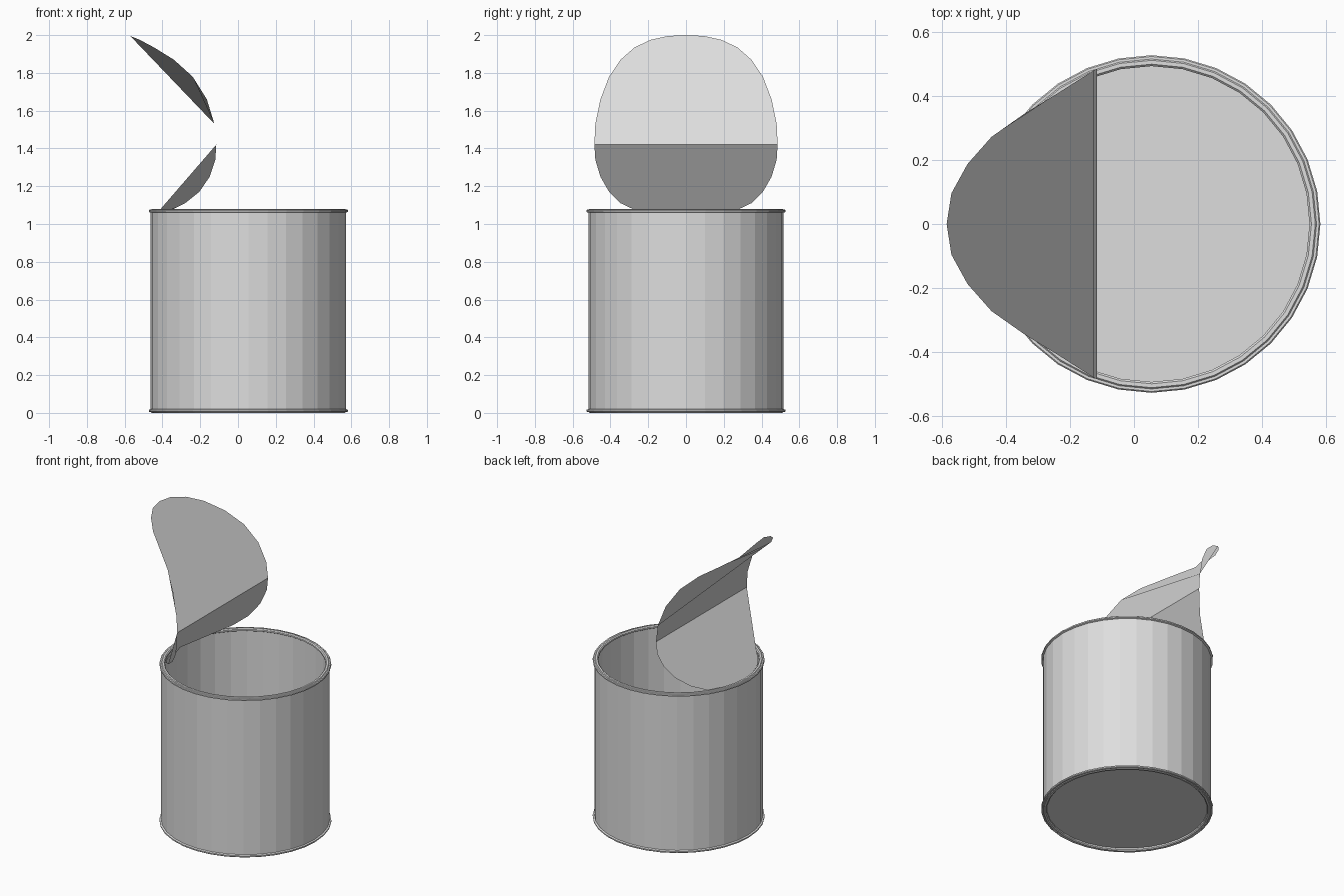
import bpy, bmesh, math

if "Cube" in bpy.data.objects:
    bpy.data.objects.remove(bpy.data.objects["Cube"])

SIDES = 32
CAN_X = 0.055

tin = bpy.data.materials.new("tin_grey")
tin.diffuse_color = (0.73, 0.73, 0.73, 1)
tin.use_nodes = True
tin.node_tree.nodes["Principled BSDF"].inputs["Base Color"].default_value = tin.diffuse_color


def finish(bm, name):
    me = bpy.data.meshes.new(name)
    bm.to_mesh(me)
    bm.free()
    me.materials.append(tin)
    ob = bpy.data.objects.new(name, me)
    bpy.context.collection.objects.link(ob)
    return ob


def lathe(name, profile, closed=False):
    """Spin (radius, z) points round the can axis; radius 0 makes a flat cap."""
    bm = bmesh.new()
    rings = []
    for r, z in profile:
        if r == 0:
            rings.append([bm.verts.new((CAN_X, 0, z))] * SIDES)
        else:
            rings.append([bm.verts.new((CAN_X + r * math.cos(math.tau * i / SIDES),
                                        r * math.sin(math.tau * i / SIDES), z))
                          for i in range(SIDES)])
    pairs = list(zip(rings, rings[1:]))
    if closed:
        pairs.append((rings[-1], rings[0]))
    for a, b in pairs:
        for i in range(SIDES):
            j = (i + 1) % SIDES
            bm.faces.new(list(dict.fromkeys((a[i], a[j], b[j], b[i]))))
    bmesh.ops.recalc_face_normals(bm, faces=bm.faces)
    return finish(bm, name)


# Can body: outer wall, open mouth, inner wall and floor
lathe("can_body", [(0, 0.016), (0.505, 0.016), (0.517, 0.018), (0.517, 1.065),
                   (0.511, 1.065), (0.511, 0.022), (0, 0.022)])


# Rolled rims at both ends, with a small step on the outward face
def rim(name, z, out):
    lathe(name, [(0.493, z - 0.006 * out), (0.493, z + 0.004 * out), (0.499, z + 0.01 * out),
                 (0.511, z + 0.01 * out), (0.515, z + 0.006 * out), (0.523, z + 0.006 * out),
                 (0.527, z + 0.002 * out), (0.527, z - 0.006 * out),
                 (0.518, z - 0.01 * out), (0.499, z - 0.01 * out)], closed=True)


rim("bottom_rim", 0.01, -1)
rim("top_rim", 1.07, 1)

# Peeled lid: half outlines (x, y, z) running from the crease end to the middle
CREASE = (-0.115, 0.485, 1.42)
UPPER = [(-0.125, 0.48, 1.53), (-0.165, 0.453, 1.66), (-0.24, 0.407, 1.78),
         (-0.34, 0.346, 1.87), (-0.445, 0.272, 1.935), (-0.52, 0.187, 1.975),
         (-0.57, 0.096, 1.995), (-0.585, 0, 2.0)]
LOWER = [(-0.12, 0.48, 1.34), (-0.15, 0.453, 1.25), (-0.205, 0.407, 1.17),
         (-0.28, 0.346, 1.11), (-0.35, 0.272, 1.075), (-0.398, 0.187, 1.06),
         (-0.426, 0.096, 1.05), (-0.435, 0, 1.05)]

bm = bmesh.new()
left, right = [bm.verts.new((CREASE[0], s * CREASE[1], CREASE[2])) for s in (1, -1)]
for outline in (UPPER, LOWER):
    # each flap is one curled sheet bounded by the crease and its outline
    loop = [(x, y, z) for x, y, z in outline] + [(x, -y, z) for x, y, z in outline[-2::-1]]
    bm.faces.new([left] + [bm.verts.new(p) for p in loop] + [right])
bmesh.ops.recalc_face_normals(bm, faces=bm.faces)
finish(bm, "peeled_lid")
